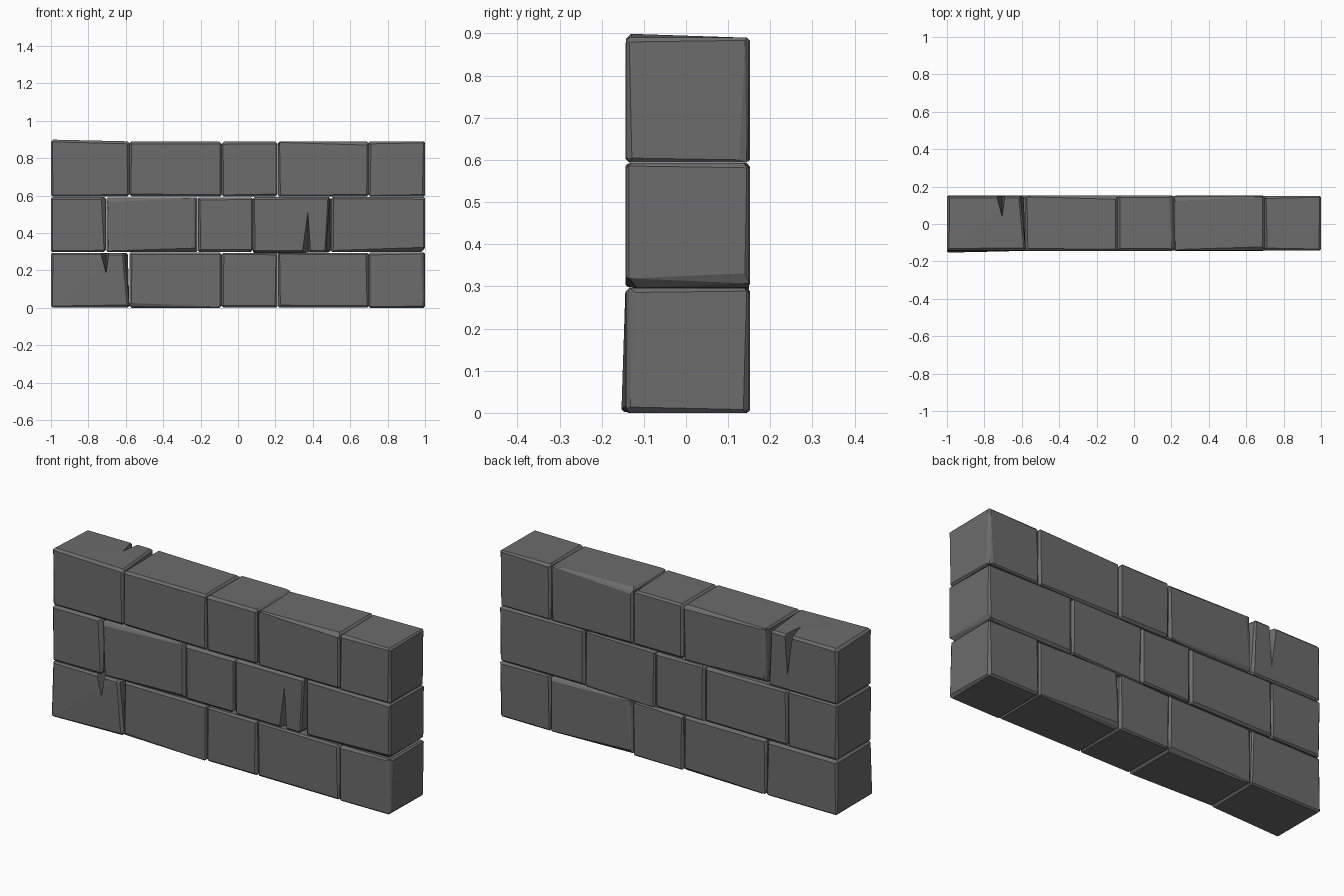
import bpy, bmesh, math, random
from mathutils import Vector, Matrix
from itertools import product

if "Cube" in bpy.data.objects:
    bpy.data.objects.remove(bpy.data.objects["Cube"])

random.seed(4)
stone = bpy.data.materials.new("dark grey stone")
stone.diffuse_color = (0.15, 0.15, 0.15, 1)
stone.use_nodes = True
stone.node_tree.nodes["Principled BSDF"].inputs["Base Color"].default_value = stone.diffuse_color

H = 0.148      # half height / depth of one block
PITCH = 0.297  # row height


def hull_mesh(name, points):
    bm = bmesh.new()
    for p in points:
        bm.verts.new(p)
    res = bmesh.ops.convex_hull(bm, input=bm.verts)
    junk = {g for g in res["geom_interior"] + res["geom_unused"] if isinstance(g, bmesh.types.BMVert)}
    bmesh.ops.delete(bm, geom=list(junk), context='VERTS')
    bmesh.ops.dissolve_limit(bm, angle_limit=math.radians(0.5), verts=bm.verts, edges=bm.edges)
    bmesh.ops.recalc_face_normals(bm, faces=bm.faces)
    me = bpy.data.meshes.new(name)
    bm.to_mesh(me)
    bm.free()
    me.materials.append(stone)
    ob = bpy.data.objects.new(name, me)
    bpy.context.collection.objects.link(ob)
    return ob


def block(name, x0, x1, row, turn, wear={}, shift={}, notch=False):
    """Box with tapering chamfers. wear: (edge axis, corner signs) -> chamfer size."""
    half = Vector(((x1 - x0) / 2, H - 0.002, H))
    worn = {}
    pts = []
    for s in product((-1, 1), repeat=3):
        corner = Vector([s[i] * half[i] for i in range(3)]) + Vector(shift.get(s, (0, 0, 0)))
        for h in range(3):
            worn[h, s] = wear.get((h, s), random.uniform(0.006, 0.014))
        for f in range(3):
            p = corner.copy()
            for g in range(3):
                if g != f:
                    p[g] -= s[g] * worn[3 - f - g, s]
            pts.append(p)
    ob = hull_mesh(name, pts)
    if notch:  # wedge-shaped crack across the top back edge
        a, b = Vector((0.055, H, H)), Vector((0.10, H, H))
        c, d = Vector((0.085, 0.035, H)), Vector((0.085, H, H - 0.22))
        out = [a + Vector((0, .05, .05)), b + Vector((0, .05, .05)),
               c + Vector((0, 0, .05)), d + Vector((0, .05, 0))]
        cut = hull_mesh("crack_cutter", [a, b, c, d] + out)
        mod = ob.modifiers.new("crack", 'BOOLEAN')
        mod.object, mod.operation, mod.solver = cut, 'DIFFERENCE', 'EXACT'
        bpy.context.view_layer.objects.active = ob
        bpy.ops.object.modifier_apply(modifier=mod.name)
        bpy.data.objects.remove(cut)
    ob.data.transform(Matrix.Rotation(turn * math.pi / 2, 4, 'X'))
    ob.location = ((x0 + x1) / 2, 0.004, H + row * PITCH)
    return ob


# cracked block: slanted right end, one raised corner
A = dict(shift={(1, 1, 1): (-0.025, 0, 0), (1, 1, -1): (-0.008, 0, 0),
                (-1, -1, 1): (0, 0, 0.009)}, notch=True)
# long block: chamfers that widen toward one end
B = dict(wear={(0, (-1, 1, 1)): 0.026, (0, (1, 1, 1)): 0.005,
               (0, (-1, -1, 1)): 0.006, (0, (1, -1, 1)): 0.02,
               (1, (-1, -1, 1)): 0.03, (1, (-1, 1, 1)): 0.01})
# long block with a worn underside
B2 = dict(wear={(0, (-1, -1, -1)): 0.01, (0, (1, -1, -1)): 0.026,
                (1, (1, -1, -1)): 0.022, (1, (1, 1, -1)): 0.034})
# short block with a worn back upright edge
C = dict(wear={(2, (1, 1, -1)): 0.024, (2, (1, 1, 1)): 0.01})

outer = [-1, -0.58, -0.088, 0.212, 0.698, 1]
inner = [-1, -0.705, -0.215, 0.08, 0.497, 1]
rows = [
    (outer, [(A, 1), (B, 2), (C, 1), (B, 3), (C, 2)]),
    (inner, [(C, 2), (B, 1), (C, 3), (A, 2), (B2, 0)]),
    (outer, [(A, 0), (B, 3), (C, 1), (B, 0), (C, 0)]),
]
for r, (xs, kinds) in enumerate(rows):
    label = ("bottom", "middle", "top")[r]
    for i, (kind, turn) in enumerate(kinds):
        block(f"{label}_block_{i + 1}", xs[i] + 0.001, xs[i + 1] - 0.001, r, turn, **kind)
